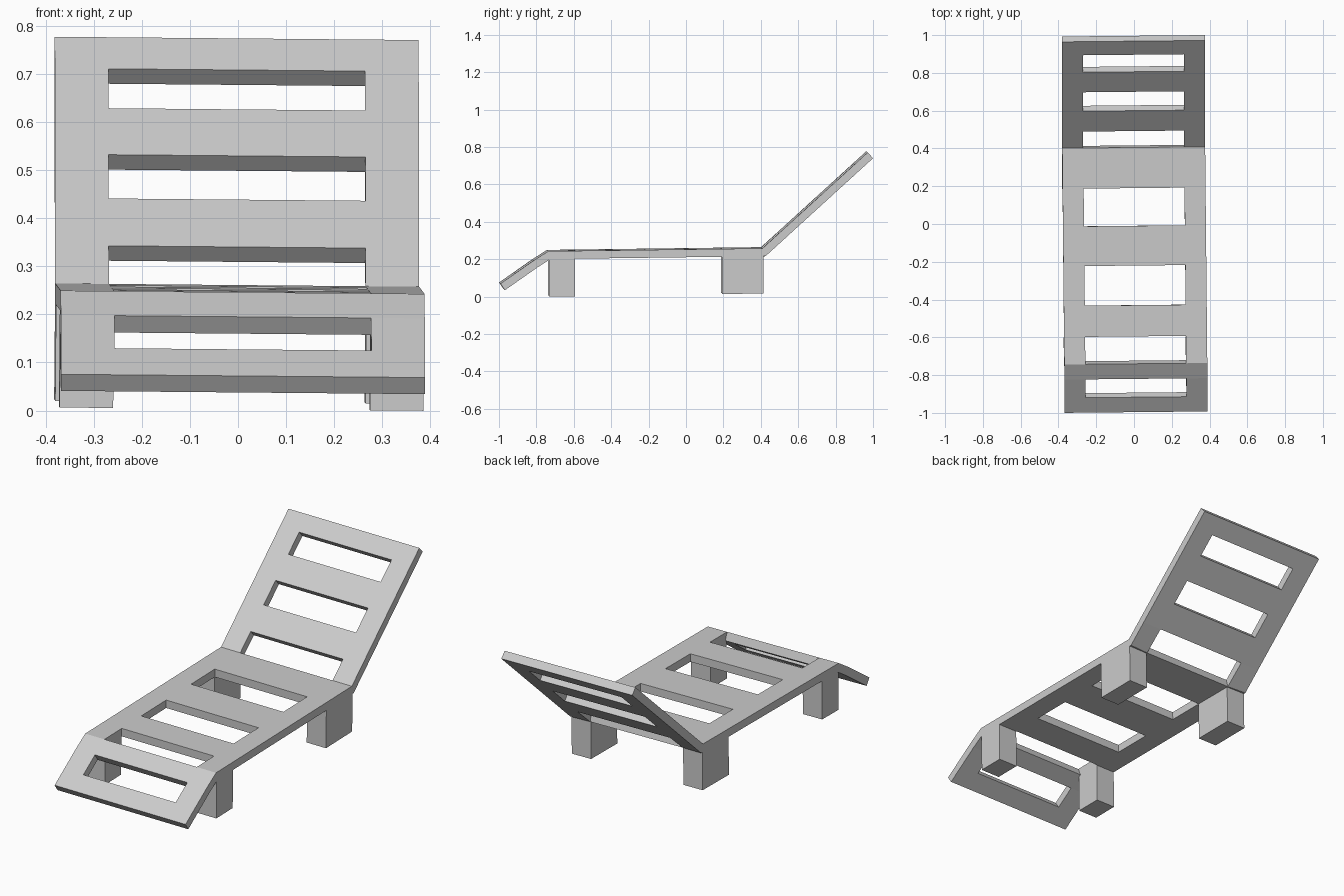
import bpy, bmesh
from mathutils import Matrix

if "Cube" in bpy.data.objects:
    bpy.data.objects.remove(bpy.data.objects["Cube"])

HALF_W, SLOT_W, THICK = 0.3785, 0.267, 0.042
# the whole chair stands slightly turned and tilted
TILT = Matrix.Rotation(0.010, 4, 'Z') @ Matrix.Rotation(0.009, 4, 'Y')

# bends of the top surface, side view (y, z)
BENDS = [(-0.996, 0.072), (-0.82, 0.195), (-0.74, 0.246), (0.405, 0.261), (0.968, 0.774)]
# slots between the side rails (y start, y end)
SLOTS = [(-0.917, -0.82), (-0.74, -0.595), (-0.43, -0.22), (-0.01, 0.19),
         (0.405, 0.492), (0.600, 0.700), (0.806, 0.896)]


def height(y):
    for (y0, z0), (y1, z1) in zip(BENDS, BENDS[1:]):
        if y <= y1:
            return z0 + (z1 - z0) * (y - y0) / (y1 - y0)
    return BENDS[-1][1]


def add_object(name, bm):
    bm.transform(TILT)
    mesh = bpy.data.meshes.new(name)
    bm.to_mesh(mesh)
    bm.free()
    obj = bpy.data.objects.new(name, mesh)
    bpy.context.collection.objects.link(obj)
    return obj


# slatted lounger surface: footrest, seat and backrest in one bent sheet
ys = sorted({y for y, _ in BENDS} | {y for s in SLOTS for y in s})
xs = [-HALF_W, -SLOT_W, SLOT_W, HALF_W]
bm = bmesh.new()
grid = [[bm.verts.new((x, y, height(y))) for x in xs] for y in ys]
for i in range(len(ys) - 1):
    for j in range(3):
        if j == 1 and (ys[i], ys[i + 1]) in SLOTS:
            continue
        bm.faces.new((grid[i][j], grid[i][j + 1], grid[i + 1][j + 1], grid[i + 1][j]))
frame = add_object("lounger_frame", bm)
solid = frame.modifiers.new("thickness", 'SOLIDIFY')
solid.thickness = THICK
solid.offset = -1
solid.use_even_offset = True


# block legs, flush with the rails
def leg(name, side, y0, y1):
    bm = bmesh.new()
    bmesh.ops.create_cube(bm, size=1)
    for v in bm.verts:
        x = HALF_W if v.co.x > 0 else SLOT_W
        y = y1 if v.co.y > 0 else y0
        z = 0.216 + 0.013 * y if v.co.z > 0 else 0.014 + 0.015 * y
        v.co = (side * x, y, z)
    bmesh.ops.recalc_face_normals(bm, faces=bm.faces)
    add_object(name, bm)


for side, label in ((-1, "left"), (1, "right")):
    leg("front_leg_" + label, side, -0.735, -0.597)
    leg("back_leg_" + label, side, 0.190, 0.411)
